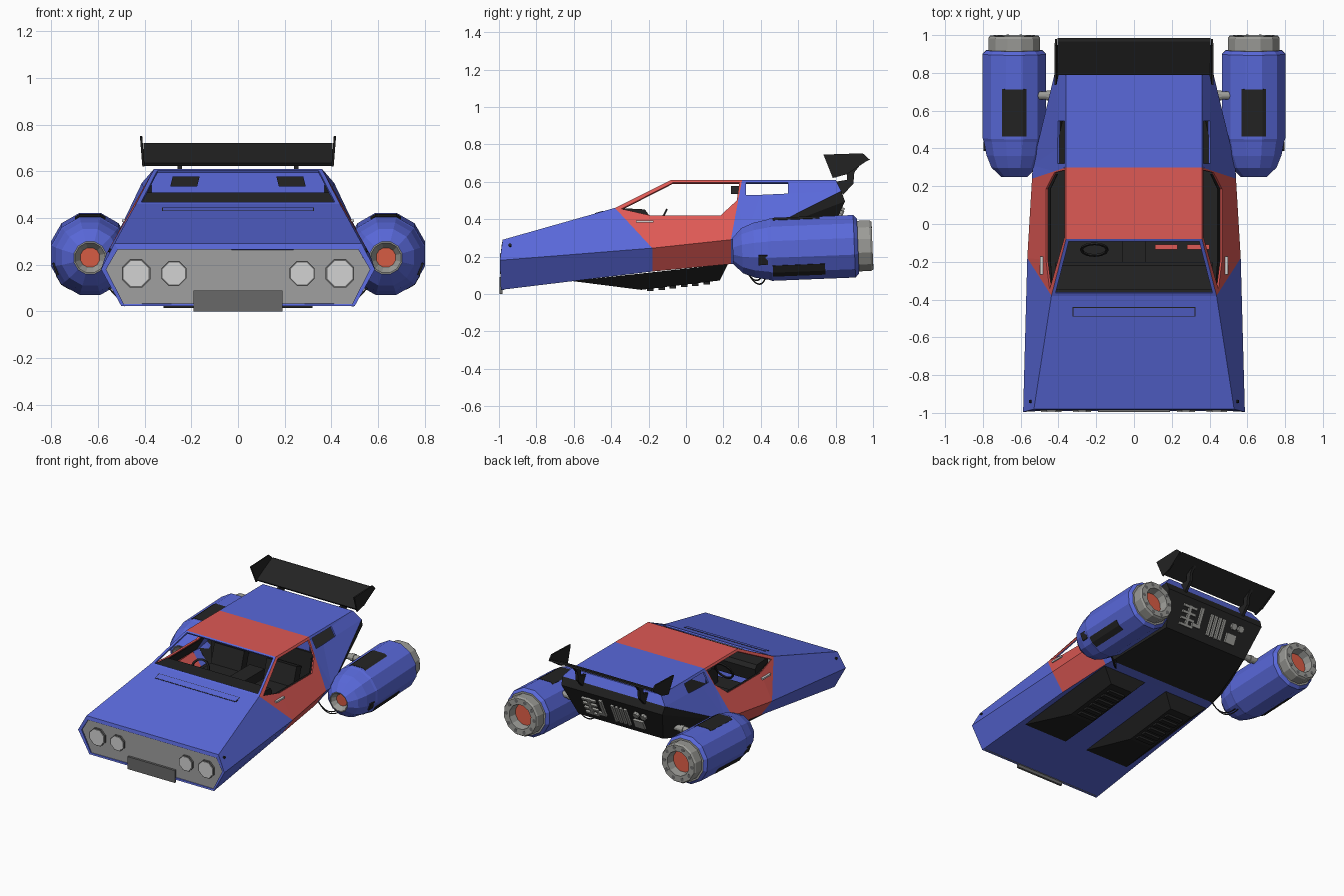
import bpy, bmesh, math
from mathutils import Vector, Matrix

if "Cube" in bpy.data.objects:
    bpy.data.objects.remove(bpy.data.objects["Cube"])


def material(name, r, g, b):
    m = bpy.data.materials.new(name)
    m.use_nodes = True
    m.diffuse_color = (r, g, b, 1)
    m.node_tree.nodes["Principled BSDF"].inputs["Base Color"].default_value = (r, g, b, 1)
    return m


BLUE = material("blue_paint", .1, .14, .7)
RED = material("red_paint", .73, .1, .09)
GLOW = material("engine_orange", .7, .11, .06)
BLACK = material("black_trim", .017, .017, .017)
METAL = material("grey_metal", .33, .33, .31)
NOSE = material("nose_grey", .35, .35, .35)
LENS = material("lamp_glass", .65, .65, .65)
PLATE = material("plate_grey", .14, .14, .14)


def finish(name, bm, mats, mirror=False, solid=0.0):
    mesh = bpy.data.meshes.new(name)
    bm.to_mesh(mesh)
    bm.free()
    for m in mats:
        mesh.materials.append(m)
    ob = bpy.data.objects.new(name, mesh)
    bpy.context.collection.objects.link(ob)
    if mirror:
        ob.modifiers.new("mirror", "MIRROR")
    if solid:
        s = ob.modifiers.new("thickness", "SOLIDIFY")
        s.thickness, s.offset = solid, -1
    return ob


def shell(name, mat, faces, solid=.012):
    """Half of a sheet body, turned outward, mirrored and thickened."""
    bm = bmesh.new()
    for pts in faces:
        f = bm.faces.new([bm.verts.new(p) for p in pts])
        f.normal_update()
        if f.normal.dot(f.calc_center_median() - Vector((0, 0, .25))) < 0:
            f.normal_flip()
    bmesh.ops.remove_doubles(bm, verts=bm.verts, dist=.0005)
    return finish(name, bm, [mat], True, solid)


def ring(outer, hole, closed=True):
    n = len(outer)
    return [(outer[i], outer[(i + 1) % n], hole[(i + 1) % n], hole[i])
            for i in range(n if closed else n - 1)]


def mid(p):
    return (0, p[1], p[2])


def across(a, b):
    """Panel from an edge to the centre line."""
    return (a, b, mid(b), mid(a))


def side(y, z, inset=0):
    return (.36 + (.61 - z) * .56 - inset, y, z)


def box(name, mat, centre, size, mirror=False, rot=None):
    bm = bmesh.new()
    m = Matrix.Translation(centre) @ (rot or Matrix()) @ Matrix.Diagonal((*size, 1))
    bmesh.ops.create_cube(bm, size=1, matrix=m)
    return finish(name, bm, [mat], mirror)


def extrude_x(name, mat, profile, x0, x1, mirror=True, lean=0):
    """Extrude a (y, z) outline between two x positions."""
    bm = bmesh.new()
    low = min(z for y, z in profile)
    ends = [[bm.verts.new((x + lean * (z - low), y, z)) for y, z in profile] for x in (x0, x1)]
    bm.faces.new(ends[0])
    bm.faces.new(ends[1])
    for quad in ring(*ends):
        bm.faces.new(quad)
    bmesh.ops.recalc_face_normals(bm, faces=bm.faces)
    return finish(name, bm, [mat], mirror)


def rod(name, mat, centre, radius, length, axis, sides=12, mirror=True):
    bm = bmesh.new()
    turn = Vector((0, 0, 1)).rotation_difference(Vector(axis)).to_matrix().to_4x4()
    spin = Matrix.Rotation(math.pi / sides, 4, "Z")
    bmesh.ops.create_cone(bm, cap_ends=True, segments=sides, radius1=radius, radius2=radius,
                          depth=length, matrix=Matrix.Translation(centre) @ turn @ spin)
    return finish(name, bm, [mat], mirror)


# Corner points of the body, left half
N0, N1, N2 = (.50, -.99, .022), (.587, -.995, .18), (.53, -.98, .29)
B, R, S, T, U = (.437, -.38, .46), (.36, -.08, .61), (.36, .3, .61), (.36, .8, .61), (.412, .83, .55)
M1, M2, Q = (.565, -.18, .245), (.54, .24, .29), (.537, .31, .288)
L1, L2, L3 = (.475, -.18, .12), (.45, .24, .16), (.44, .3, .165)
V1, V2 = (.405, .85, .495), (.34, .745, .265)
S2 = side(.279, .5)

# Blue body: nose rim, hood, fenders, windscreen frame, rear deck, belly
rim = [(.485, -.987, .022), (.565, -.987, .18), (.515, -.985, .265), (0, -.985, .265)]
shell("body", BLUE,
      ring([N0, N1, N2, mid(N2)], rim, False)
      + ring([mid(B), B, R, mid(R)],
             [(0, -.365, .4675), (.415, -.365, .4675), (.345, -.092, .604), (0, -.092, .604)], False)
      + ring([S, T, U, Q, S2],
             [side(.32, .595), side(.545, .595), side(.545, .535), side(.4, .53), side(.32, .53)])
      + [across(N2, B), (N1, N2, B, M1), (N0, N1, M1, L1), across(S, T), across(T, U),
         (S2, M2, Q), (M2, Q, L3, L2), across(N0, L1), across(L1, L2), across(L2, L3)])

# Red doors with open windows, black lining, and red roof
window = [side(-.345, .455), side(-.07, .595), side(.285, .595), side(.272, .5),
          side(.185, .42), side(-.19, .42)]
shell("doors", RED, ring([B, R, S, S2, M2, M1], window) + [(M1, M2, L2, L1)])
shell("door_lining", BLACK, [[side(y, z, .024) for y, z in (
    (-.32, .435), (-.19, .417), (.185, .417), (.265, .485), (.24, .32), (-.2, .32))]], .004)
shell("roof", RED, [across(R, S)])

# Black engine bay at the rear
shell("rear_bay", BLACK, [across(U, V1), across(V1, V2), across(V2, L3), (Q, U, V1), (Q, V1, V2, L3)])

# Nose panel, plate and lamps
shell("nose_panel", NOSE, [[(0, -.978, .022)] + [(x, -.978, z) for x, y, z in rim]], .005)
box("front_plate", PLATE, (0, -.988, .045), (.38, .016, .09))
for label, x, r in (("outer", .437, .066), ("inner", .275, .058)):
    rod(label + "_lamp_rim", PLATE, (x, -.982, .162), r, .016, (0, 1, 0), 8)
    rod(label + "_lamp", LENS, (x, -.986, .162), r * .89, .018, (0, 1, 0), 8)

# Hood vent, fender bolts, door handles
slope = Matrix.Rotation(math.atan2(B[2] - N2[2], B[1] - N2[1]), 4, "X")
box("hood_vent_gap", BLACK, (0, -.465, .436), (.652, .052, .003), rot=slope)
box("hood_vent", BLUE, (0, -.465, .436), (.642, .044, .005), rot=slope)
rod("fender_bolt", BLACK, (.548, -.94, .26), .009, .012, (.9, 0, .45), 8)
box("door_handle", LENS, (.487, -.22, .388), (.02, .095, .012), True)

# Cockpit
box("cockpit_floor", BLACK, (0, -.04, .2), (.9, .64, .02))
extrude_x("dashboard", BLACK, [(-.35, .459), (-.22, .452), (-.2, .425), (-.22, .33), (-.35, .33)],
          -.415, .415, False)
box("console", BLACK, (0, -.03, .27), (.12, .5, .12))
box("lower_bulkhead", BLACK, (0, .288, .355), (.82, .014, .31))
box("upper_bulkhead", BLUE, (0, .298, .55), (.74, .008, .09))
recline = Matrix.Rotation(-.3, 4, "X")
box("seat_cushion", BLACK, (.21, .04, .25), (.24, .26, .08), True)
box("seat_back", BLACK, (.21, .2, .32), (.24, .06, .2), True, recline)
extrude_x("headrest", BLACK, [(.24, .535), (.24, .578), (.29, .578), (.29, .535)], .175, .29, lean=-.25)
for x in (.17, .34):
    box("seat_trim", RED, (x, -.122, .3), (.12, .028, .01))
wheel = Matrix.Translation((-.21, -.14, .39)) @ Matrix.Rotation(1.1, 4, "X")
bm = bmesh.new()
hoops = [[bm.verts.new(wheel @ Vector((r * math.cos(a), r * math.sin(a), 0)))
          for a in (i * math.pi / 6 for i in range(12))] for r in (.075, .062)]
for quad in ring(*hoops):
    bm.faces.new(quad)
finish("steering_wheel", bm, [BLACK], solid=.01)

# Belly panels with ribs
bm = bmesh.new()
loops = [[bm.verts.new((x, y, z)) for x, y, z in
          ((x0, y0, z0), (x1, y0, z0), (x1, y1, z1), (x0, y1, z1))]
         for x0, x1, y0, z0, y1, z1 in ((.09, .445, -.61, .069, .225, .16), (.17, .35, -.24, .022, .18, .072))]
for quad in ring(*loops):
    bm.faces.new(quad)
bm.faces.new(loops[1])
bmesh.ops.recalc_face_normals(bm, faces=bm.faces)
finish("belly_panel", bm, [BLACK], True)
for i in range(6):
    box("belly_rib", BLACK, (.255, -.19 + i * .06, .028 + i * .007), (.13, .035, .026), True)

# Engine pipes on the rear bay
lean = Matrix.Rotation(-math.atan2(V1[1] - V2[1], V1[2] - V2[2]), 4, "X")


def pipe(x, t, w, h):
    y, z = (a + (b - a) * t for a, b in zip(V2[1:], V1[1:]))
    box("engine_pipe", METAL, (x, y + .004, z), (w, .024, h), rot=lean)


for i in range(4):
    pipe(.01 - i * .035, .5, .02, .15)
    pipe(.2, .24 + i * .17, .11, .018)
pipe(.2, .5, .022, .15)
pipe(.1, .6, .024, .13)
pipe(.12, .33, .07, .025)
pipe(-.18, .36, .08, .07)
for x in (-.18, -.24):
    rod("engine_cap", METAL, (x, .82, .43), .024, .04, (0, 1, -.5), 8, False)

# Thruster pods: lathed profile of (radius, y, colour of the band that follows)
HUB = Vector((.634, .65, .245))
TILT = Matrix.Translation(HUB) @ Matrix.Rotation(.04, 4, "X")
colours = [BLUE, METAL, GLOW]
profile = [(0, .285, 2), (.043, .285, 1), (.066, .25, 1), (.072, .25, 0), (.125, .3, 0),
           (.152, .365, 0), (.167, .44, 0), (.173, .455, 0), (.173, .9, 0), (.153, .92, 1),
           (.14, .92, 1), (.14, .985, 1), (.132, .997, 1), (.088, .997, 1), (.078, .94, 2), (0, .94, 2)]
bm = bmesh.new()
sides = 12
prev = None
for r, y, c in profile:
    loop = [bm.verts.new(TILT @ Vector((r * math.cos(a), y - HUB.y, r * math.sin(a))))
            for a in ((i + .5) * math.tau / sides for i in range(sides))]
    if prev:
        for quad in ring(prev, loop):
            bm.faces.new(quad).material_index = band
    prev, band = loop, c
bmesh.ops.remove_doubles(bm, verts=bm.verts, dist=.0001)
bmesh.ops.recalc_face_normals(bm, faces=bm.faces)
finish("thruster_pod", bm, colours, True)


def pod_wrap(name, angles, y0, y1):
    """Thin panel folded over the pod facets; angles run outward from the top."""
    bm = bmesh.new()
    rows = []
    for y in (y0, y1):
        row = []
        for deg in angles:
            a = math.radians(deg)
            r = .167 / math.cos(math.radians(deg - round(deg / 30) * 30)) + .0025
            row.append(bm.verts.new(TILT @ Vector((r * math.sin(a), y - HUB.y, r * math.cos(a)))))
        rows.append(row)
    for quad in ring(*rows, False):
        bm.faces.new(quad[::-1])
    for f in bm.faces:
        f.normal_update()
        if f.normal.dot(f.calc_center_median() - HUB) < 0:
            f.normal_flip()
    finish(name, bm, [BLACK], True, .004)


pod_wrap("pod_top_panel", (-22.5, -14.99, 14.99, 22.5), .47, .72)
pod_wrap("pod_lower_panel", (121, 134.99, 149), .46, .74)
hatch = TILT @ Matrix.Rotation(math.radians(110), 4, "Y") @ Matrix.Translation((0, -.24, .158))
box("pod_hatch", BLACK, (0, 0, 0), (.055, .05, .009), True, hatch)
for i in range(10):
    a = i * math.tau / 10
    p = TILT @ Vector((.111 * math.cos(a), .3425, .111 * math.sin(a)))
    rod("nozzle_port", PLATE, p, .014, .01, (0, 1, .04), 8)
rod("pod_strut", METAL, (.41, .68, .34), .022, .2, (1, 0, 0))
rod("pod_strut_collar", METAL, (.45, .68, .34), .027, .025, (1, 0, 0))

# Hoses between pod and belly
for k in range(2):
    curve = bpy.data.curves.new("pod_hose", "CURVE")
    curve.dimensions, curve.bevel_depth, curve.bevel_resolution = "3D", .004, 1
    curve.resolution_u = 6
    path = curve.splines.new("NURBS")
    path.points.add(3)
    path.use_endpoint_u = True
    for p, co in zip(path.points, ((.56, .43, .11), (.5, .42, .03), (.46, .36, .02), (.42, .31, .17))):
        p.co = (co[0], co[1] - k * .015, co[2] + k * .02, 1)
    hose = bpy.data.objects.new("pod_hose", curve)
    curve.materials.append(BLACK)
    bpy.context.collection.objects.link(hose)
    hose.modifiers.new("mirror", "MIRROR")

# Rear wing with end plates and struts
extrude_x("wing", BLACK, [(.8, .622), (.79, .635), (.965, .722), (.985, .72)], -.405, .405, False)
extrude_x("wing_end_plate", BLACK, [(.735, .745), (.785, .62), (.86, .64), (.98, .72), (.945, .752)],
          .4, .41, lean=.08)
extrude_x("wing_strut", BLACK, [(.8, .6), (.84, .53), (.895, .59), (.9, .65), (.94, .7), (.86, .66), (.86, .61)],
          .24, .26)
